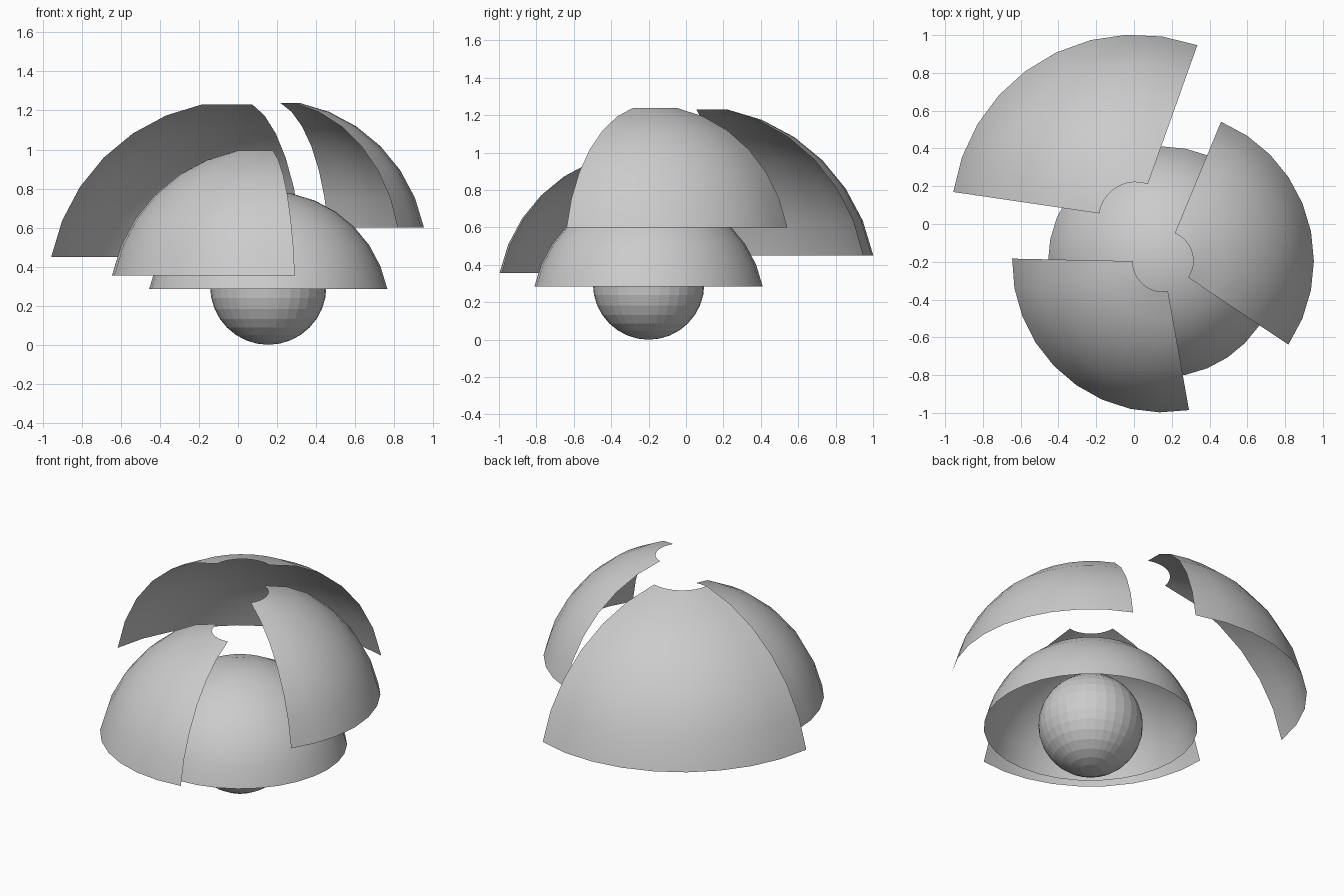
import bpy, bmesh
from math import sin, cos, radians

if "Cube" in bpy.data.objects:
    bpy.data.objects.remove(bpy.data.objects["Cube"])

STEP = 11.25  # grid step of a 32 x 16 sphere, in degrees


def shell(name, centre, radius, start, segments, first_ring, last_ring, smooth=True):
    """Part of a sphere surface: a range of segments and a range of rings."""
    bm = bmesh.new()
    full = segments == 32
    cols = segments if full else segments + 1
    rows = []
    for ring in range(first_ring, last_ring + 1):
        t = radians(ring * STEP)
        pole = ring in (0, 16)
        row = []
        for s in range(1 if pole else cols):
            a = radians(start + s * STEP)
            row.append(bm.verts.new((radius * sin(t) * cos(a),
                                     radius * sin(t) * sin(a),
                                     radius * cos(t))))
        rows.append(row * cols if pole else row)
    for upper, lower in zip(rows, rows[1:]):
        for s in range(segments):
            n = (s + 1) % cols
            quad = [upper[s], lower[s], lower[n], upper[n]]
            bm.faces.new(list(dict.fromkeys(quad)))
    for f in bm.faces:
        f.smooth = smooth
    mesh = bpy.data.meshes.new(name)
    bm.to_mesh(mesh)
    bm.free()
    ob = bpy.data.objects.new(name, mesh)
    ob.location = centre
    bpy.context.collection.objects.link(ob)
    return ob


X, Y = 0.155, -0.2  # lamp axis

# Faceted bulb and the closed inner shade
shell("bulb", (X, Y, 0.298), 0.298, 0, 32, 0, 16, smooth=False)
shell("inner_shade", (X, Y, 0.164), 0.622, 0, 32, 0, 7)

# Three curved outer panels, open at the top
shell("right_panel", (X, Y + 0.005, 0.442), 0.813, -33.8, 9, 1, 7)
shell("front_panel", (X - 0.003, Y, 0.197), 0.813, 178.8, 9, 1, 7)
shell("back_panel", (0.008, 0.028, 0.256), 0.994, 70.4, 9, 1, 7)
